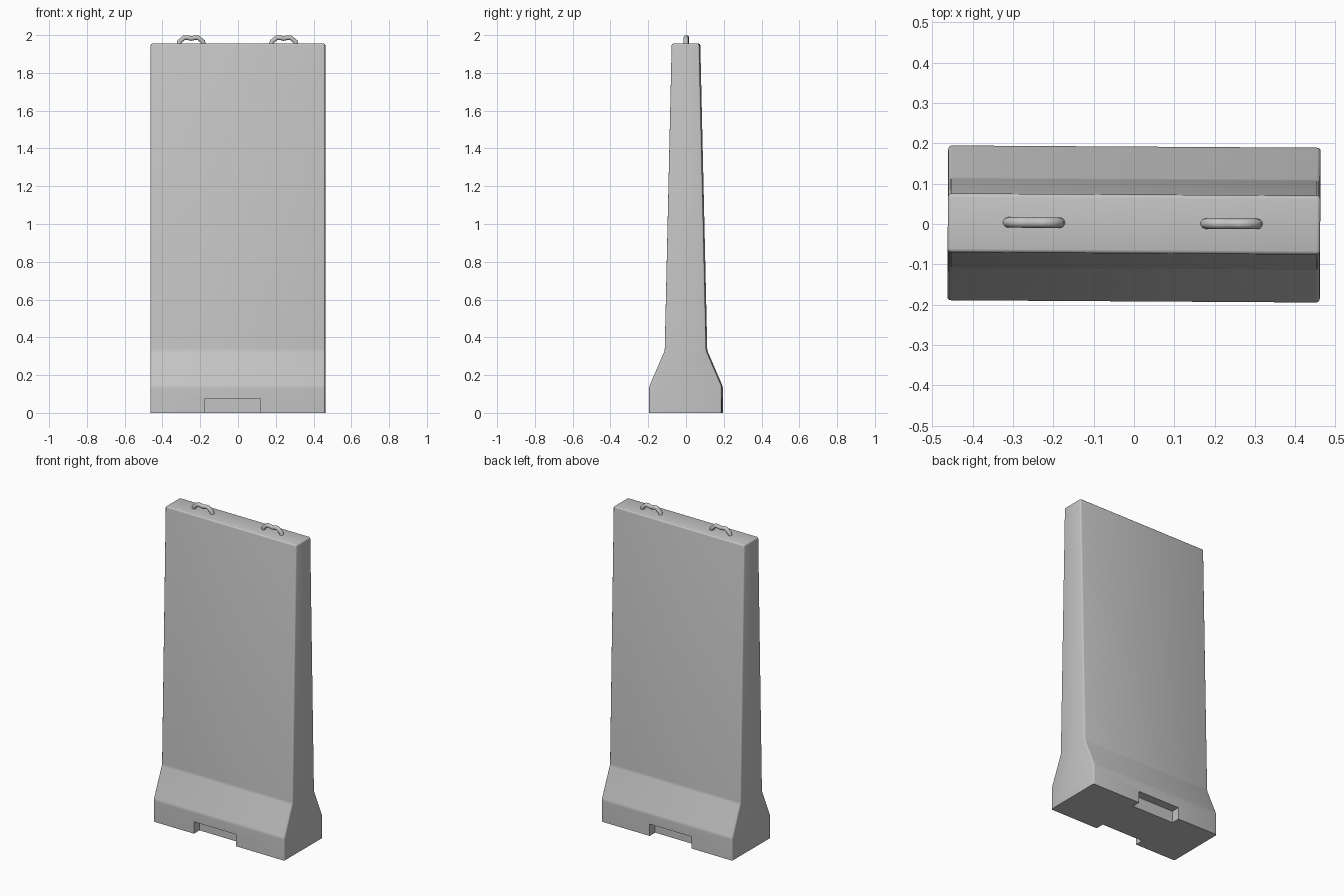
import bpy
import bmesh
from math import radians

cube = bpy.data.objects.get("Cube")
if cube:
    bpy.data.objects.remove(cube, do_unlink=True)

HALF_WIDTH = 0.462
TURN = radians(-0.35)


def make_material(name, rgb):
    mat = bpy.data.materials.new(name)
    mat.use_nodes = True
    mat.diffuse_color = (*rgb, 1)
    mat.node_tree.nodes["Principled BSDF"].inputs["Base Color"].default_value = (*rgb, 1)
    return mat


def add_object(name, data, mat):
    obj = bpy.data.objects.new(name, data)
    bpy.context.collection.objects.link(obj)
    data.materials.append(mat)
    obj.rotation_euler.z = TURN
    return obj


concrete = make_material("concrete grey", (0.55, 0.55, 0.55))

# Barrier wall: mirrored side profile extruded along x
half_profile = [(0.192, 0), (0.192, 0.14), (0.11, 0.33), (0.073, 1.955)]
profile = half_profile + [(-y, z) for y, z in reversed(half_profile)]
bm = bmesh.new()
end = bm.faces.new([bm.verts.new((-HALF_WIDTH, y, z)) for y, z in profile])
grown = bmesh.ops.extrude_face_region(bm, geom=[end])["geom"]
bmesh.ops.translate(bm, vec=(2 * HALF_WIDTH, 0, 0),
                    verts=[g for g in grown if isinstance(g, bmesh.types.BMVert)])
bmesh.ops.recalc_face_normals(bm, faces=bm.faces)

# Soften every edge except those resting on the ground
soft = [e for e in bm.edges if max(v.co.z for v in e.verts) > 0.01]
bmesh.ops.bevel(bm, geom=soft, offset=0.009, segments=3, profile=0.5, affect='EDGES')
mesh = bpy.data.meshes.new("barrier_wall")
bm.to_mesh(mesh)
bm.free()
wall = add_object("barrier_wall", mesh, concrete)

# Lifting pockets cut into the foot, front and back
for side, label in ((-1, "front"), (1, "back")):
    bm = bmesh.new()
    bmesh.ops.create_cube(bm, size=1)
    bmesh.ops.scale(bm, vec=(0.295, 0.11, 0.15), verts=bm.verts)
    bmesh.ops.translate(bm, vec=(-0.027, side * 0.192, 0), verts=bm.verts)
    mesh = bpy.data.meshes.new(label + "_pocket_cutter")
    bm.to_mesh(mesh)
    bm.free()
    cutter = add_object(label + "_pocket_cutter", mesh, concrete)
    cutter.hide_render = True
    cutter.hide_viewport = True
    cutter.display_type = 'WIRE'
    cut = wall.modifiers.new(label + "_pocket", 'BOOLEAN')
    cut.operation = 'DIFFERENCE'
    cut.solver = 'EXACT'
    cut.object = cutter

# Lifting loops: bent bars with a slight dip in the middle
half_path = [(-0.066, 1.945), (-0.062, 1.966), (-0.036, 1.987), (-0.018, 1.986)]
path = half_path + [(0, 1.982)] + [(-x, z) for x, z in reversed(half_path)]
for label, centre in (("right", -0.248), ("left", 0.242)):
    curve = bpy.data.curves.new(label + "_lifting_loop", 'CURVE')
    curve.dimensions = '3D'
    curve.bevel_depth = 0.013
    curve.bevel_resolution = 3
    curve.use_fill_caps = True
    spline = curve.splines.new('POLY')
    spline.points.add(len(path) - 1)
    for point, (x, z) in zip(spline.points, path):
        point.co = (centre + x, 0.002, z, 1)
    spline.use_smooth = True
    add_object(label + "_lifting_loop", curve, concrete)

# Smooth shading with crisp corners
bpy.ops.object.select_all(action='DESELECT')
wall.select_set(True)
bpy.context.view_layer.objects.active = wall
bpy.ops.object.shade_smooth_by_angle(angle=radians(40))
